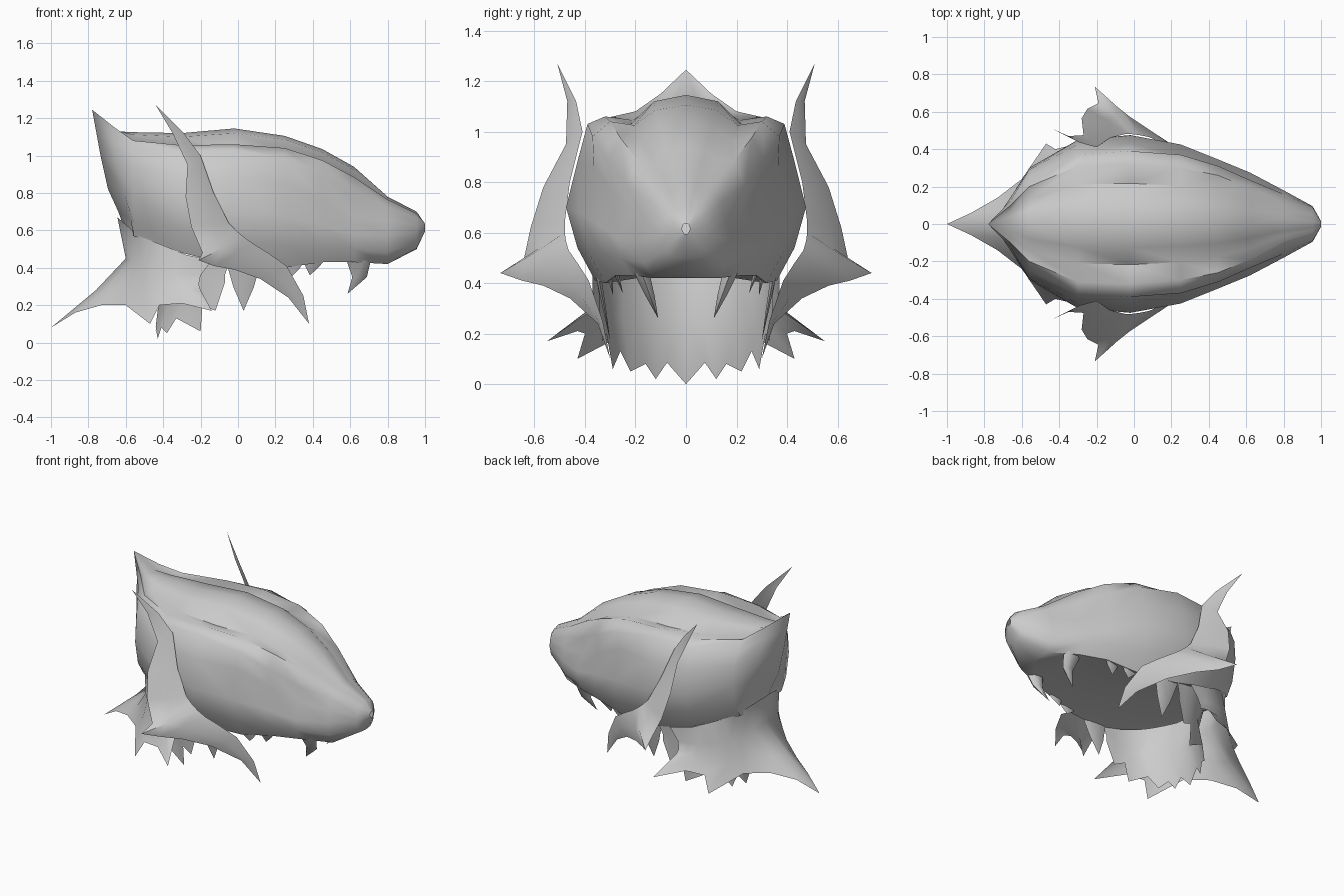
import bpy, bmesh, math
from mathutils import Vector

mat = bpy.data.materials.new("light grey")
mat.diffuse_color = (0.6, 0.6, 0.6, 1)


def resample(pts, n):
    """Spread n points evenly by index along a polyline."""
    out = []
    for i in range(n):
        t = i * (len(pts) - 1) / (n - 1)
        k = min(int(t), len(pts) - 2)
        out.append(Vector(pts[k]).lerp(Vector(pts[k + 1]), t - k))
    return out


def sheet(name, rows, outward, closed=False, angle=50):
    """Loft rows of points into a surface and mirror it across y."""
    bm = bmesh.new()
    grid = [[bm.verts.new(p) for p in row] for row in rows]
    n = len(grid[0])
    for a, b in zip(grid, grid[1:]):
        for j in range(n if closed else n - 1):
            k = (j + 1) % n
            bm.faces.new((a[j], a[k], b[k], b[j]))
    bmesh.ops.remove_doubles(bm, verts=bm.verts, dist=0.0005)
    bmesh.ops.recalc_face_normals(bm, faces=bm.faces)
    bm.normal_update()
    if not closed:
        if sum(f.normal.dot(outward(f.calc_center_median())) * f.calc_area() for f in bm.faces) < 0:
            bmesh.ops.reverse_faces(bm, faces=bm.faces)
    me = bpy.data.meshes.new(name)
    bm.to_mesh(me)
    bm.free()
    me.materials.append(mat)
    ob = bpy.data.objects.new(name, me)
    bpy.context.collection.objects.link(ob)
    m = ob.modifiers.new("Mirror", 'MIRROR')
    m.use_axis = (False, True, False)
    m.merge_threshold = 0.002
    bpy.ops.object.select_all(action='DESELECT')
    ob.select_set(True)
    bpy.context.view_layer.objects.active = ob
    bpy.ops.object.shade_smooth_by_angle(angle=math.radians(angle))
    return ob


def spike(name, base, tip, rx, ry, bend=0.0, sides=6):
    """Pointed tooth, bent along x."""
    base, tip = Vector(base), Vector(tip)
    rows = []
    for t, s in ((0, 1), (0.5, 0.6), (1, 0)):
        c = base.lerp(tip, t) + Vector((bend * 4 * t * (1 - t), 0, 0))
        rows.append([c + Vector((math.cos(a) * rx * s, math.sin(a) * ry * s, 0))
                     for a in (2 * math.pi * i / sides for i in range(sides))])
    sheet(name, rows, None, closed=True)


# Head: x, crown z, then (y, z) for brow top, brow edge, eye crease, widest line, lower cheek, lip
stations = [
    (-0.66, 1.13, (.10, 1.15), (.125, 1.08), (.15, .96), (.19, .80), (.19, .66), (.15, .585)),
    (-0.56, 1.125, (.20, 1.08), (.25, 1.02), (.29, .93), (.30, .80), (.27, .65), (.22, .57)),
    (-0.30, 1.12, (.31, 1.055), (.37, 1.02), (.425, .90), (.45, .74), (.41, .60), (.35, .48)),
    (-0.02, 1.145, (.32, 1.06), (.39, 1.03), (.43, .88), (.475, .70), (.43, .54), (.36, .41)),
    (0.25, 1.105, (.30, 1.04), (.37, .98), (.365, .86), (.425, .68), (.385, .52), (.32, .40)),
    (0.45, 1.035, (.26, .975), (.31, .89), (.29, .765), (.345, .63), (.33, .52), (.28, .43)),
    (0.62, .94, (.19, .885), (.235, .79), (.22, .675), (.275, .58), (.26, .50), (.22, .43)),
    (0.80, .78, (.09, .765), (.14, .72), (.16, .65), (.18, .57), (.165, .48), (.13, .42)),
    (0.955, .70, (.045, .69), (.075, .665), (.09, .63), (.095, .59), (.08, .53), (.05, .505)),
    (1.00, .635, (.008, .635), (.012, .63), (.015, .62), (.015, .61), (.01, .60), (.005, .595)),
]
# Valley depth and palate height by station
valley = [.02, .015, .01, .03, .015, .01, .005, 0, 0, 0]
palate = [.585, .575, .51, .46, .45, .45, .44, .42, .50, .595]
tip = (-.78, 0, 1.245)
rows = [[tip, tip, tip, tip, (-.757, 0, 1.12),
         (-.735, 0, 1.0), (-.695, 0, .82), (-.64, 0, .70), (-.60, 0, .59), (-.60, 0, .59)]]
for (x, cz, *pts), dip, pz in zip(stations, valley, palate):
    ry, rz = pts[0]
    lean = 0.27 if x < -.6 else 0          # rear edge slopes forward towards the bottom
    rows.append([(x, 0, cz), (x, ry * .4, cz * .7 + rz * .3), (x, ry * .68, rz - dip)]
                + [(x + lean * max(0, .98 - z), y, z) for y, z in pts]
                + [(x + lean * max(0, .98 - pz), 0, pz)])
sheet("head", rows, lambda c: Vector((c.x * 0.3, c.y, c.z - 0.65)))

# Flared neck guard ending in a tail point and ragged side points
neck = [
    [(-.645, 0, .67), (-.53, .24, .57), (-.40, .32, .52), (-.28, .36, .47), (-.14, .37, .44)],
    [(-.60, 0, .45), (-.55, .20, .42), (-.47, .31, .40), (-.34, .36, .37), (-.20, .37, .36)],
    [(-.76, 0, .28), (-.65, .15, .29), (-.52, .29, .27), (-.34, .39, .28), (-.21, .38, .31)],
    [(-1, 0, .08), (-.87, .06, .16), (-.73, .14, .20), (-.60, .24, .20), (-.47, .43, .10),
     (-.42, .40, .20), (-.30, .43, .21), (-.14, .55, .17), (-.20, .39, .28)],
]
sheet("neck_guard", [resample(r, 9) for r in neck],
      lambda c: Vector((c.x + 0.2, c.y, 0)))

# Throat panel with a jagged hem
throat = [
    [(-.50, 0, .52), (-.45, .15, .50), (-.32, .28, .47), (-.20, .34, .45), (-.05, .355, .42)],
    [(-.42, 0, .25), (-.38, .15, .25), (-.28, .28, .27), (-.20, .32, .31), (-.07, .345, .36)],
    [(-.45, 0, 0), (-.44, .075, .085), (-.43, .12, .02), (-.41, .16, .08), (-.38, .22, .05),
     (-.33, .26, .13), (-.20, .29, .06), (-.19, .315, .20), (-.12, .33, .17), (-.07, .345, .32)],
]
sheet("throat_panel", [resample(r, 10) for r in throat], lambda c: Vector((1, 0, 0)))

# Cheek horn: long curved blade from upper tip to lower front tip
front = [(-.44, .51, 1.27), (-.29, .435, 1.12), (-.20, .41, 1.0), (-.13, .46, .80), (-.05, .48, .64),
         (-.01, .48, .60), (.03, .475, .565), (.08, .465, .53), (.16, .43, .48), (.26, .385, .41),
         (.35, .33, .25), (.38, .30, .10)]
rear = [(-.44, .51, 1.27), (-.35, .47, 1.12), (-.27, .475, .95), (-.28, .565, .78), (-.25, .615, .62),
        (-.19, .645, .48), (-.21, .735, .44), (-.13, .65, .41), (-.02, .565, .39), (.12, .46, .34),
        (.27, .35, .24), (.38, .30, .10)]
blade = []
for f, r in zip(front, rear):
    f, r = Vector(f), Vector(r)
    mid = (f + r) / 2 + Vector((0, 0.06 * (f - r).length, 0))
    blade.append([f, mid, r])
sheet("cheek_horn", blade, lambda c: Vector((0, 1, 0)))

# Fangs and lip teeth
spike("front_fang", (.645, .175, .44), (.585, .11, .26), .065, .035, .035)
spike("cheek_tooth", (.03, .345, .42), (.03, .30, .17), .09, .012)
spike("lip_tooth_large", (.28, .30, .43), (.29, .29, .355), .07, .012)
spike("lip_tooth_small", (.41, .28, .45), (.385, .25, .36), .06, .012)
